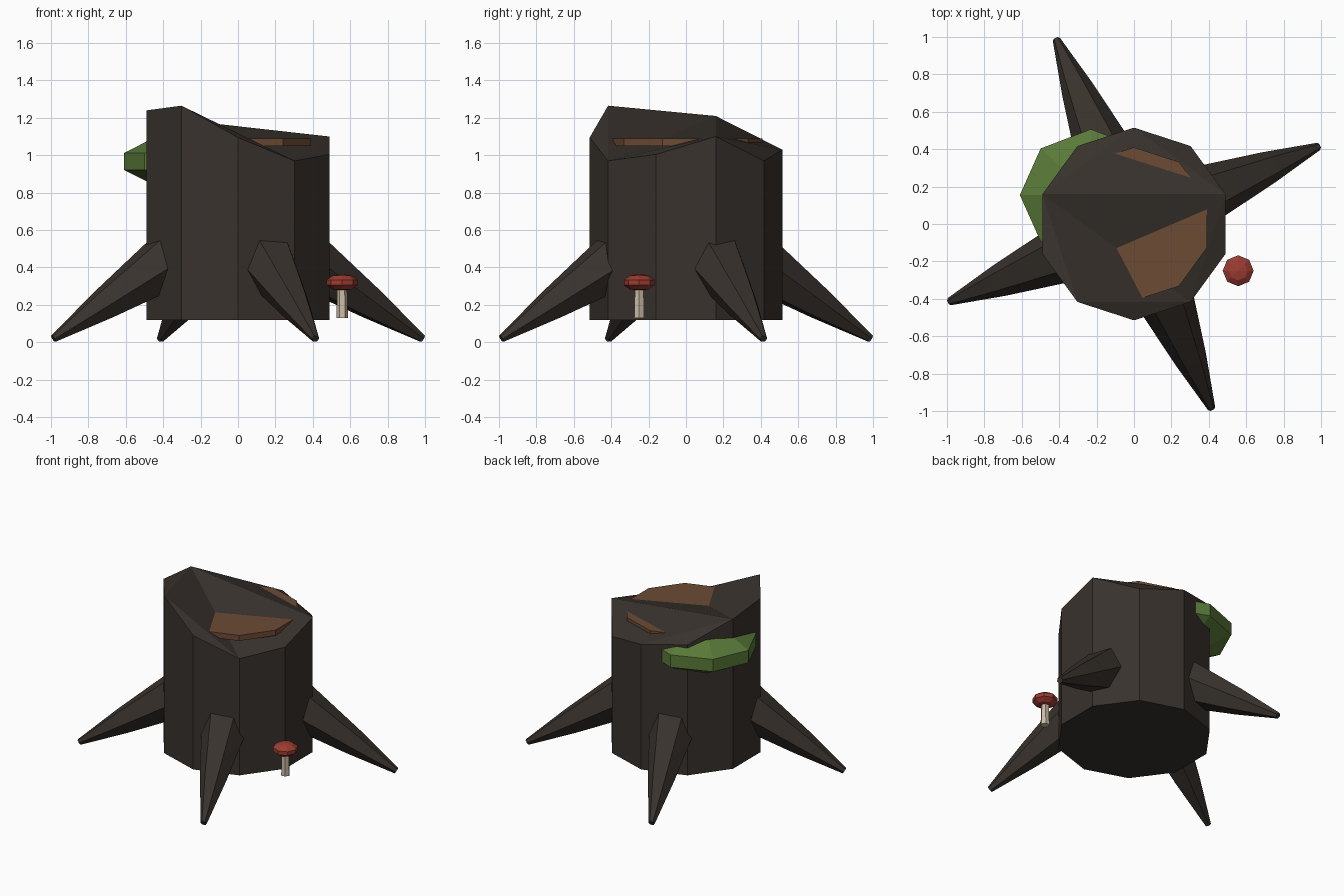
import bpy, bmesh, math
from mathutils import Vector

if "Cube" in bpy.data.objects:
    bpy.data.objects.remove(bpy.data.objects["Cube"])


def material(name, rgb):
    m = bpy.data.materials.new(name)
    m.diffuse_color = (*rgb, 1)
    m.use_nodes = True
    m.node_tree.nodes["Principled BSDF"].inputs["Base Color"].default_value = m.diffuse_color
    return m


BARK = material("bark", (0.04, 0.032, 0.026))
WOOD = material("cut_wood", (0.15, 0.07, 0.035))
MOSS = material("moss", (0.10, 0.19, 0.04))
RED = material("mushroom_red", (0.33, 0.045, 0.03))
CREAM = material("mushroom_cream", (0.6, 0.5, 0.38))


def loft(name, rings, mat, top=None):
    """Bridge equal-length rings of points and cap both ends."""
    bm = bmesh.new()
    loops = [[bm.verts.new(p) for p in ring] for ring in rings]
    n = len(loops[0])
    for a, b in zip(loops, loops[1:]):
        for i in range(n):
            j = (i + 1) % n
            bm.faces.new((a[i], a[j], b[j], b[i]))
    bm.faces.new(loops[0][::-1])
    for f in top or [range(n)]:
        bm.faces.new([loops[-1][i] for i in f])
    bmesh.ops.recalc_face_normals(bm, faces=bm.faces)
    me = bpy.data.meshes.new(name)
    bm.to_mesh(me)
    bm.free()
    me.materials.append(mat)
    ob = bpy.data.objects.new(name, me)
    bpy.context.collection.objects.link(ob)
    return ob


def circle(n, r, z, start=0.0, cx=0.0, cy=0.0):
    return [(cx + r * math.cos(start + math.tau * i / n),
             cy + r * math.sin(start + math.tau * i / n), z) for i in range(n)]


def blob(name, loc, size, mat):
    """Squashed faceted sphere with a vertical band around its middle."""
    bpy.ops.mesh.primitive_uv_sphere_add(segments=8, ring_count=5, radius=1, location=loc)
    ob = bpy.context.object
    ob.name = name
    ob.scale = size
    ob.data.materials.append(mat)
    return ob


# Stump: ten-sided trunk, clockwise from the back, with a jagged broken top
heights = [1.03, 0.97, 1.10, 1.005, 0.97, 1.095, 1.265, 1.24, 1.21, 1.07]
plan = [(0.515 * math.sin(math.tau * i / 10), 0.515 * math.cos(math.tau * i / 10))
        for i in range(10)]
top_faces = [(0, 1, 2), (2, 3, 4), (4, 5, 6), (6, 7, 8), (8, 9, 0),
             (8, 0, 2), (8, 2, 4), (8, 4, 6)]
loft("stump", [[(x, y, 0.12) for x, y in plan],
               [(x, y, z) for (x, y), z in zip(plan, heights)]], BARK, top_faces)

# Cut wood disc poking through the low parts of the top
loft("wood_disc", [circle(10, 0.41, z, math.pi / 2) for z in (1.05, 1.09)], WOOD)

# Four tapering six-sided roots: distance from centre, height, radius
root_path = [(0.41, 0.43, 0.158), (0.78, 0.20, 0.088), (1.07, 0.019, 0.021)]
axis = Vector((root_path[2][0] - root_path[0][0], 0, root_path[2][1] - root_path[0][1])).normalized()
side = Vector((0, 1, 0))
normal = axis.cross(side)
for k in range(4):
    rings = [[Vector((s, 0, z)) + c * side + d * normal for c, d, _ in circle(6, r, 0)]
             for s, z, r in root_path]
    root = loft(f"root_{k + 1}", rings, BARK)
    root.rotation_euler.z = math.radians(22.8 + 90 * k)

# Moss patch on the back left
blob("moss", (-0.23, 0.155, 0.967), (0.40, 0.37, 0.146), MOSS)

# Mushroom at the front right
loft("mushroom_stem", [circle(6, r, z, 0, 0.557, -0.25) for r, z in ((0.031, 0.13), (0.026, 0.30))], CREAM)
blob("mushroom_cap", (0.557, -0.25, 0.32), (0.087, 0.087, 0.045), RED)
